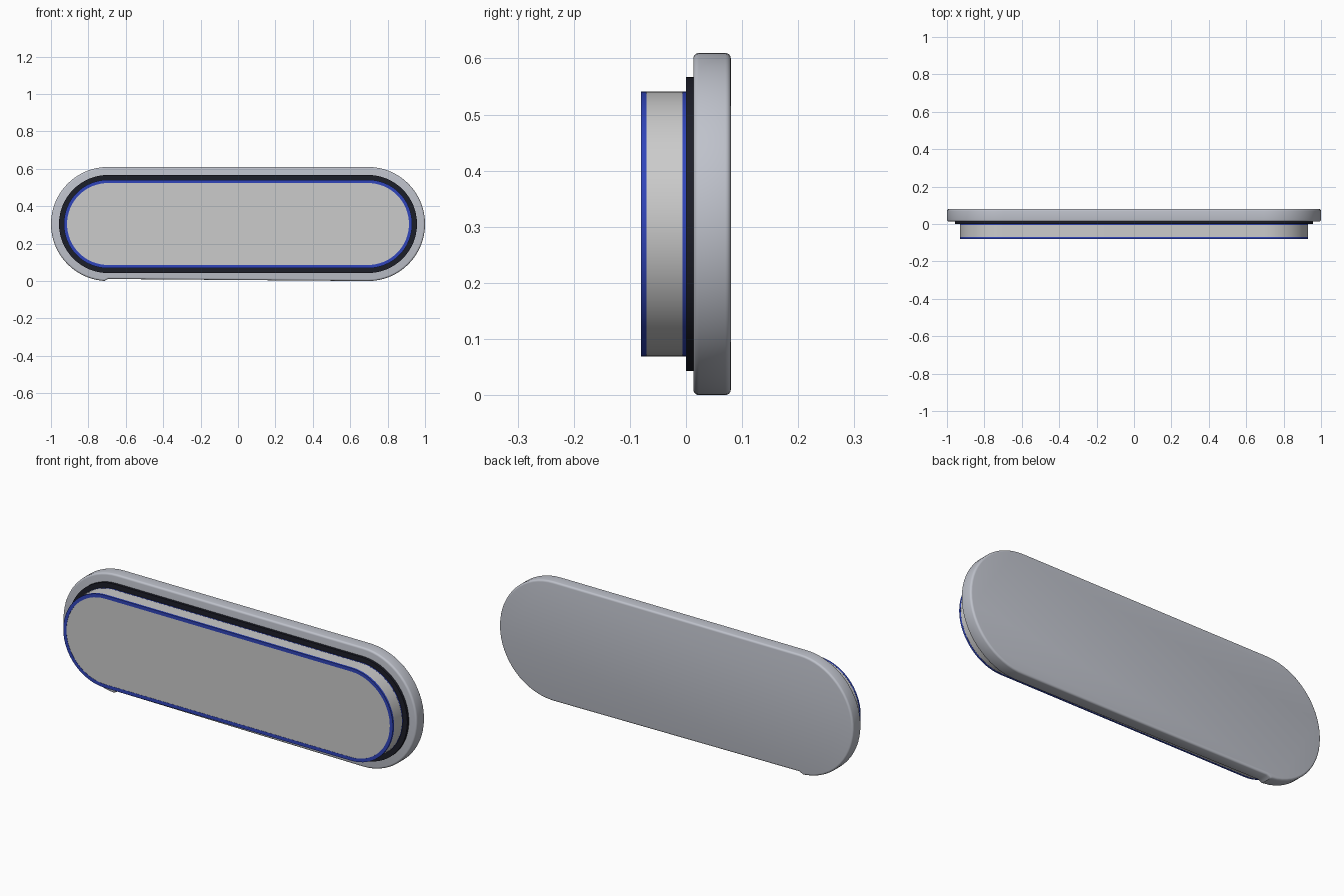
import bpy, bmesh, math

if "Cube" in bpy.data.objects:
    bpy.data.objects.remove(bpy.data.objects["Cube"])

HALF = 0.695   # half length of the straight run
CZ = 0.305     # height of the centre line
SEG = 32       # facets per rounded end


def material(name, rgb):
    m = bpy.data.materials.new(name)
    m.diffuse_color = (*rgb, 1)
    m.use_nodes = True
    m.node_tree.nodes["Principled BSDF"].inputs["Base Color"].default_value = m.diffuse_color
    return m


def outline(r, step=0.0):
    """Pill outline in x/z; step lifts the lower left end of the bottom run."""
    pts = []
    for i in range(SEG + 1):
        a = -math.pi / 2 + math.pi * i / SEG
        pts.append((HALF + r * math.cos(a), CZ + r * math.sin(a)))
    for i in range(SEG + 1):
        a = math.pi / 2 + math.pi * i / SEG
        pts.append((-HALF + r * math.cos(a), CZ + r * math.sin(a)))
    if step:
        pts[-1] = (-HALF - 0.02, CZ - r)
        pts.append((-HALF, CZ - r + step))
    return pts


def pill(name, profile, mat=None, ring=False, step=0.0):
    """Loft pill outlines through (y, radius) pairs; capped, or closed as a ring."""
    bm = bmesh.new()
    loops = [[bm.verts.new((x, y, z)) for x, z in outline(r, step)] for y, r in profile]
    pairs = list(zip(loops, loops[1:]))
    if ring:
        pairs.append((loops[-1], loops[0]))
    else:
        bm.faces.new(loops[0])
        bm.faces.new(loops[-1])
    n = len(loops[0])
    for a, b in pairs:
        for i in range(n):
            j = (i + 1) % n
            bm.faces.new((a[i], a[j], b[j], b[i]))
    bmesh.ops.recalc_face_normals(bm, faces=bm.faces)
    me = bpy.data.meshes.new(name)
    bm.to_mesh(me)
    bm.free()
    ob = bpy.data.objects.new(name, me)
    bpy.context.collection.objects.link(ob)
    if mat:
        me.materials.append(mat)
    me.polygons.foreach_set("use_smooth", [True] * len(me.polygons))
    me.set_sharp_from_angle(angle=math.radians(35))
    return ob


def band(name, y0, y1, r_out, r_in, mat):
    return pill(name, [(y0, r_in), (y0, r_out), (y1, r_out), (y1, r_in)], mat, ring=True)


silver = material("silver", (0.52, 0.54, 0.60))
black = material("black", (0.012, 0.013, 0.022))
blue = material("blue", (0.03, 0.06, 0.50))

# Back plate with rounded rims
R, B, Y0, Y1 = 0.305, 0.010, 0.013, 0.080
arc = [math.pi / 2 * i / 4 for i in range(5)]
front_rim = [(Y0 + B - B * math.cos(a), R - B + B * math.sin(a)) for a in arc]
back_rim = [(Y1 - B + B * math.sin(a), R - B + B * math.cos(a)) for a in arc]
pill("back_plate", front_rim + back_rim, silver, step=0.011)

# Black gasket between plate and body
pill("gasket", [(0.0, 0.262), (0.014, 0.262)], black)

# Pale body, whose front face is the panel
pill("body", [(-0.079, 0.219), (-0.070, 0.219), (-0.070, 0.236), (-0.005, 0.236)])

# Blue trims at the front and the back of the body
band("front_trim", -0.080, -0.070, 0.2365, 0.219, blue)
band("rear_trim", -0.006, 0.001, 0.2365, 0.219, blue)
